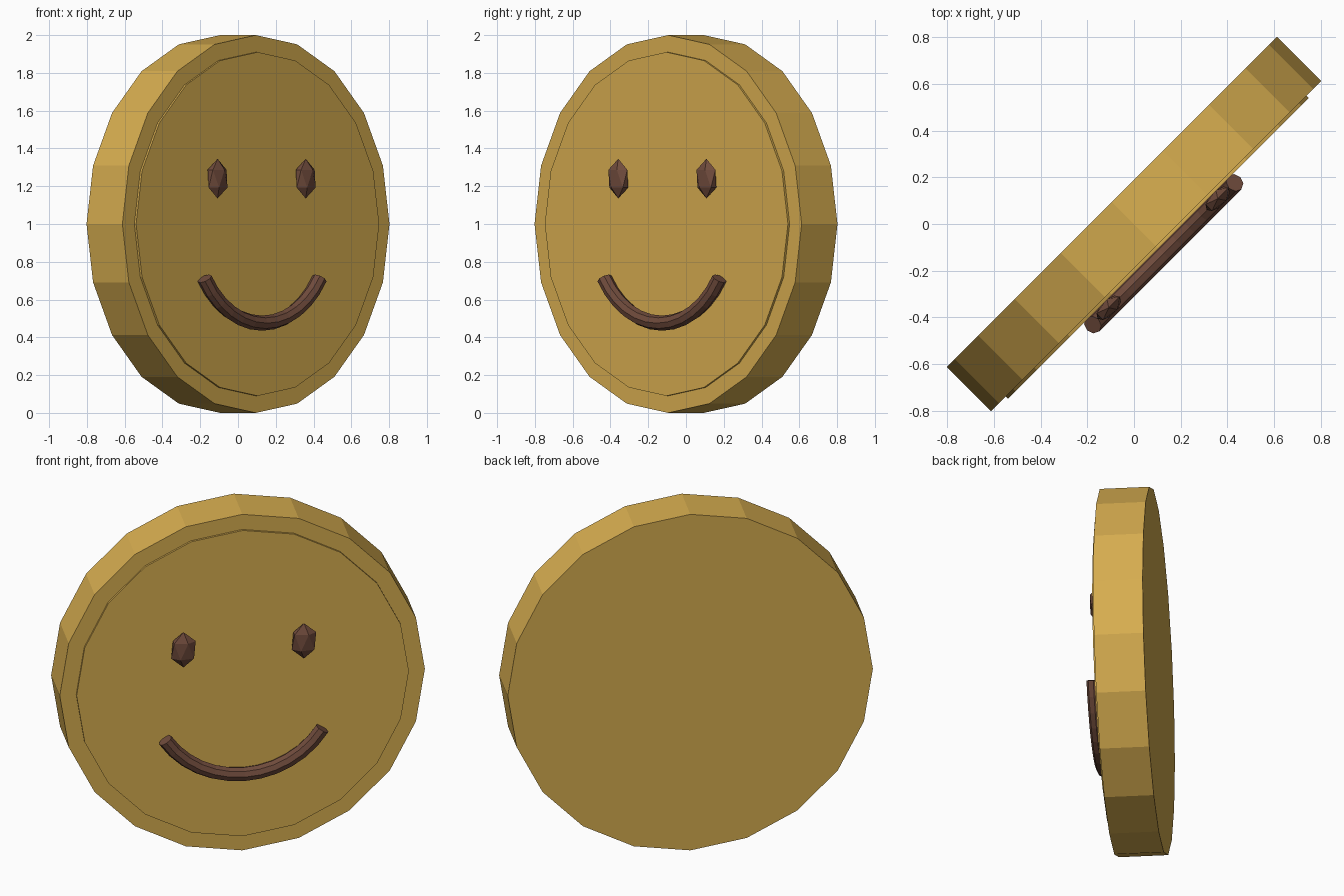
import bpy, bmesh, math
from mathutils import Matrix, Vector

if "Cube" in bpy.data.objects:
    bpy.data.objects.remove(bpy.data.objects["Cube"])

# Work facing -y with the disc centre at z = 1, then turn everything 45 degrees
TURN = Matrix.Rotation(math.radians(45), 4, 'Z')


def material(name, rgb):
    m = bpy.data.materials.new(name)
    m.diffuse_color = (*rgb, 1)
    m.use_nodes = True
    m.node_tree.nodes["Principled BSDF"].inputs["Base Color"].default_value = m.diffuse_color
    return m


gold = material("gold", (0.68, 0.42, 0.08))
brown = material("brown", (0.16, 0.07, 0.045))


def finish(name, bm, mat):
    bm.transform(TURN)
    bmesh.ops.recalc_face_normals(bm, faces=bm.faces)
    me = bpy.data.meshes.new(name)
    bm.to_mesh(me)
    bm.free()
    me.materials.append(mat)
    ob = bpy.data.objects.new(name, me)
    bpy.context.collection.objects.link(ob)
    return ob


def disc(name, radius, back, front):
    # 20-sided disc lying across y, from depth back to depth front
    bm = bmesh.new()
    place = Matrix.Translation((0, -(back + front) / 2, 1)) @ Matrix.Rotation(math.pi / 2, 4, 'X')
    bmesh.ops.create_cone(bm, cap_ends=True, segments=20, radius1=radius, radius2=radius,
                          depth=front - back, matrix=place)
    finish(name, bm, gold)


# Coin body and thin raised face
disc("coin_body", 1.0, -0.134, 0.134)
disc("raised_face", 0.91, 0.10, 0.147)

# Eyes: stretched faceted balls
for side, x in (("left", -0.33), ("right", 0.33)):
    bm = bmesh.new()
    bmesh.ops.create_icosphere(bm, subdivisions=1, radius=1,
                               matrix=Matrix.Translation((x, -0.177, 1.24))
                               @ Matrix.Diagonal((0.075, 0.0375, 0.105, 1)))
    finish(side + "_eye", bm, brown)

# Mouth: eight-sided tube swept along an arc
R, HALF, TUBE, STEPS, SIDES = 0.51, math.radians(57.5), 0.04, 12, 8
bm = bmesh.new()
rings = []
for i in range(STEPS + 1):
    a = -HALF + 2 * HALF * i / STEPS
    out = Vector((math.sin(a), 0, -math.cos(a)))
    mid = Vector((0, -0.18, 0.985)) + out * R
    rings.append([bm.verts.new(mid + TUBE * (out * math.cos(t) + Vector((0, math.sin(t), 0))))
                  for t in (2 * math.pi * k / SIDES for k in range(SIDES))])
for a, b in zip(rings, rings[1:]):
    for k in range(SIDES):
        n = (k + 1) % SIDES
        bm.faces.new((a[k], a[n], b[n], b[k]))
bm.faces.new(rings[0])
bm.faces.new(rings[-1])
finish("mouth", bm, brown)
